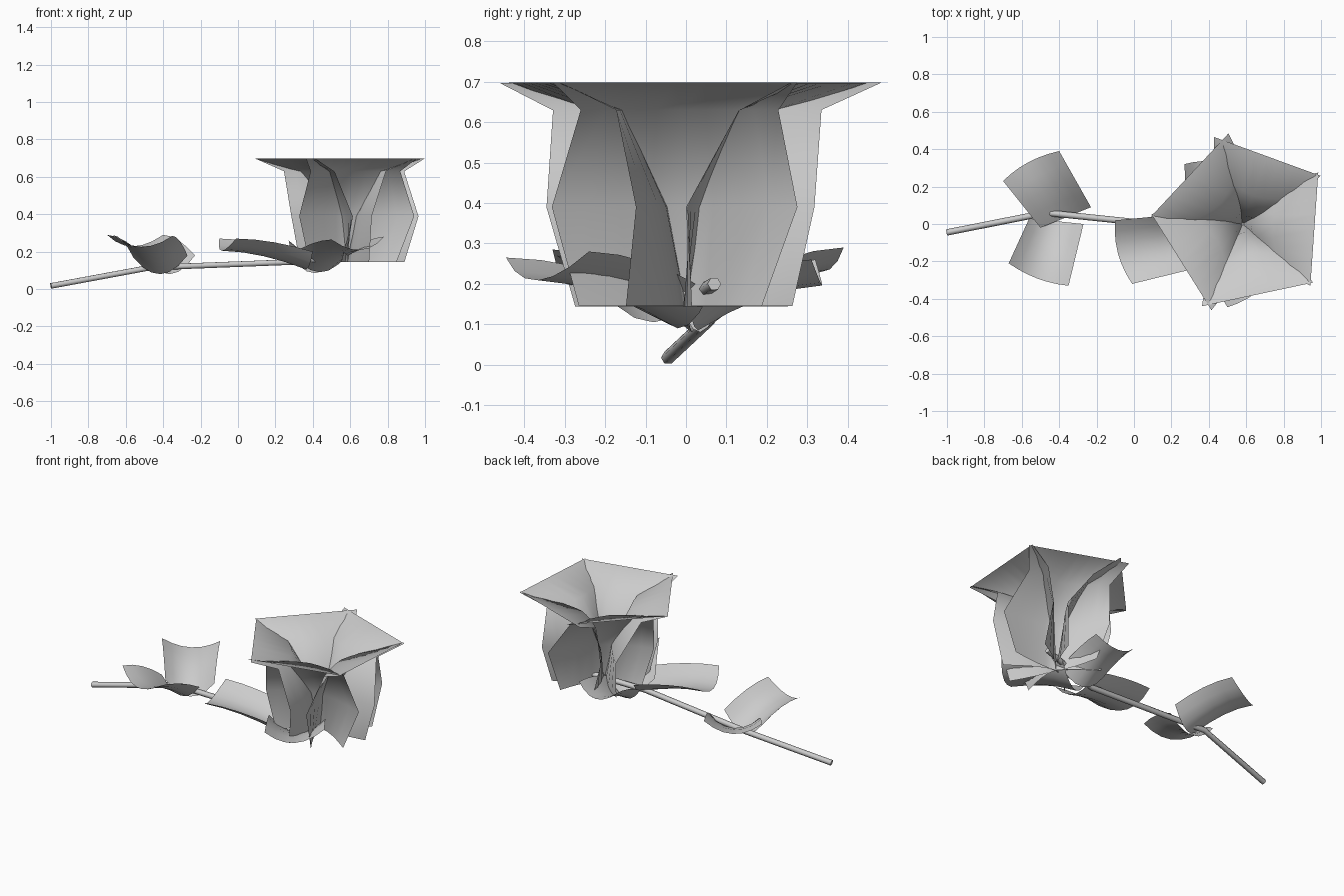
import bpy, math
from mathutils import Vector

cube = bpy.data.objects.get("Cube")
if cube:
    bpy.data.objects.remove(cube, do_unlink=True)

grey = bpy.data.materials.new("plain_grey")
grey.use_nodes = True
colour = (0.6, 0.6, 0.6, 1)
grey.diffuse_color = colour
grey.node_tree.nodes["Principled BSDF"].inputs["Base Color"].default_value = colour


def sheet(name, rows):
    """Smooth single-sided sheet from a grid of points."""
    n = len(rows[0])
    verts = [p for row in rows for p in row]
    faces = [(i * n + j, i * n + j + 1, (i + 1) * n + j + 1, (i + 1) * n + j)
             for i in range(len(rows) - 1) for j in range(n - 1)]
    mesh = bpy.data.meshes.new(name)
    mesh.from_pydata(verts, [], faces)
    mesh.materials.append(grey)
    mesh.polygons.foreach_set("use_smooth", [True] * len(faces))
    obj = bpy.data.objects.new(name, mesh)
    bpy.context.collection.objects.link(obj)
    return obj


# Petals: folded inwards along the middle, flaring to a straight rim
# (height, middle distance, edge radius, right and left edge angle, sideways shift)
PROFILE = [(0.145, 0.0, 0.28, -67, 46, 0.03),
           (0.39, 0.045, 0.345, -70, 57, 0.04),
           (0.63, 0.16, 0.335, -47, 47, 0.0),
           (0.698, 0.385, 0.49, -38.2, 38.2, 0.0)]


def petal(name, angle, lift):
    c, s = math.cos(angle), math.sin(angle)
    rows = []
    for z, mid, radius, right, left, shift in PROFILE:
        row = []
        for k in range(-4, 5):
            t = k / 4
            edge = math.radians(left if t > 0 else right)
            u = mid + (radius * math.cos(edge) - mid) * abs(t) ** 1.4
            v = radius * math.sin(edge) * abs(t)
            row.append((0.58 + shift * abs(t) + u * c - v * s,
                        u * s + v * c, z - lift))
        rows.append(row)
    return sheet(name, rows)


for i, degrees in enumerate((-4, 70, 137, -148, -78)):
    petal(f"petal_{i + 1}", math.radians(degrees), 0.001 * (i % 2))


# Leaves: four corners with a trough that is level at the tip, then dips to the stem
def leaf(name, outer, inner, sag_outer=0.07, sag_inner=0.095):
    a, b, c, d = (Vector(p) for p in outer + inner)
    middle = (a + b + c + d) / 4
    push = ((a + b) / 2 - middle) * 0.15
    rows = []
    for i in range(5):
        t = i / 4
        fall = t ** 1.8
        left, right = a.lerp(c, t), b.lerp(d, t)
        left.z = a.z + (c.z - a.z) * fall
        right.z = b.z + (d.z - b.z) * fall
        sag = sag_outer + (sag_inner - sag_outer) * fall
        row = []
        for j in range(7):
            s = j / 6
            bow = 4 * s * (1 - s)
            row.append(left.lerp(right, s) + push * bow * (1 - t)
                       - Vector((0, 0, sag * bow)))
        rows.append(row)
    return sheet(name, rows)


leaf("back_stem_leaf", [(-0.70, 0.23, 0.29), (-0.40, 0.39, 0.29)],
     [(-0.50, -0.02, 0.17), (-0.23, 0.09, 0.18)])
leaf("front_stem_leaf", [(-0.67, -0.21, 0.29), (-0.35, -0.33, 0.285)],
     [(-0.56, 0.03, 0.17), (-0.27, 0.0, 0.18)])
leaf("side_sepal", [(-0.10, 0.02, 0.27), (-0.01, -0.32, 0.27)],
     [(0.33, 0.06, 0.20), (0.40, -0.22, 0.20)])
leaf("back_sepal", [(0.27, 0.32, 0.26), (0.54, 0.31, 0.26)],
     [(0.28, 0.06, 0.18), (0.54, 0.0, 0.18)])
leaf("front_sepal", [(0.50, -0.445, 0.265), (0.78, -0.24, 0.28)],
     [(0.29, -0.10, 0.19), (0.58, 0.06, 0.18)])

# Stem: thin bent rod
points = [(-1.0, -0.045, 0.017), (-0.47, 0.06, 0.115),
          (0.30, -0.02, 0.145), (0.70, 0.07, 0.20)]
curve = bpy.data.curves.new("stem", "CURVE")
curve.dimensions = "3D"
curve.bevel_depth = 0.017
curve.bevel_resolution = 1
curve.use_fill_caps = True
spline = curve.splines.new("POLY")
spline.points.add(len(points) - 1)
for point, co in zip(spline.points, points):
    point.co = (*co, 1)
curve.materials.append(grey)
stem = bpy.data.objects.new("stem", curve)
bpy.context.collection.objects.link(stem)
